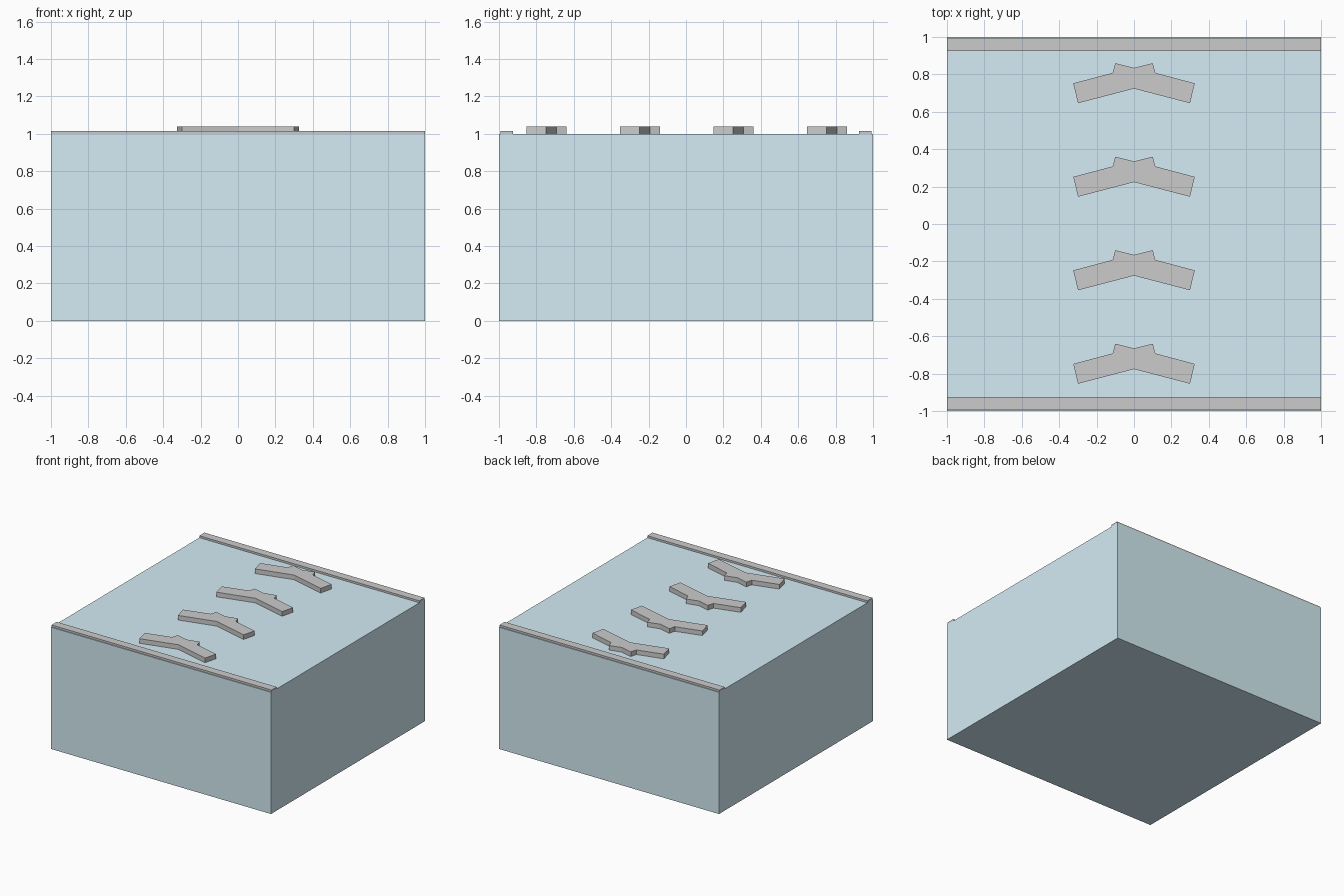
import bpy, bmesh

if "Cube" in bpy.data.objects:
    bpy.data.objects.remove(bpy.data.objects["Cube"])


def prism(name, outline, z0, z1):
    """Extrude a flat outline from z0 up to z1."""
    bm = bmesh.new()
    face = bm.faces.new([bm.verts.new((x, y, z0)) for x, y in outline])
    ext = bmesh.ops.extrude_face_region(bm, geom=[face])
    tops = [v for v in ext["geom"] if isinstance(v, bmesh.types.BMVert)]
    bmesh.ops.translate(bm, verts=tops, vec=(0, 0, z1 - z0))
    bmesh.ops.recalc_face_normals(bm, faces=bm.faces)
    mesh = bpy.data.meshes.new(name)
    bm.to_mesh(mesh)
    bm.free()
    obj = bpy.data.objects.new(name, mesh)
    bpy.context.collection.objects.link(obj)
    return obj


def rect(x0, x1, y0, y1):
    return [(x0, y0), (x1, y0), (x1, y1), (x0, y1)]


# Solid block
block = prism("block", rect(-1, 1, -1, 1), 0, 1)
blue = bpy.data.materials.new("light_blue")
blue.diffuse_color = (0.66, 0.84, 0.91, 1)
blue.use_nodes = True
blue.node_tree.nodes["Principled BSDF"].inputs["Base Color"].default_value = blue.diffuse_color
block.data.materials.append(blue)

# Thin strips along the front and back edges
prism("front_strip", rect(-1, 1, -0.993, -0.926), 1, 1.016)
prism("back_strip", rect(-1, 1, 0.926, 0.993), 1, 1.016)

# Raised chevrons in a row: right half mirrored to the left
half = [(0.10, 0.11), (0.114, 0.058), (0.325, 0.002), (0.299, -0.104)]
outline = ([(0, 0.085)] + half + [(0, -0.026)]
           + [(-x, y) for x, y in reversed(half)])
for i in range(4):
    chevron = prism(f"chevron_{i + 1}", outline, 1, 1.038)
    chevron.location.y = -0.75 + 0.5 * i
